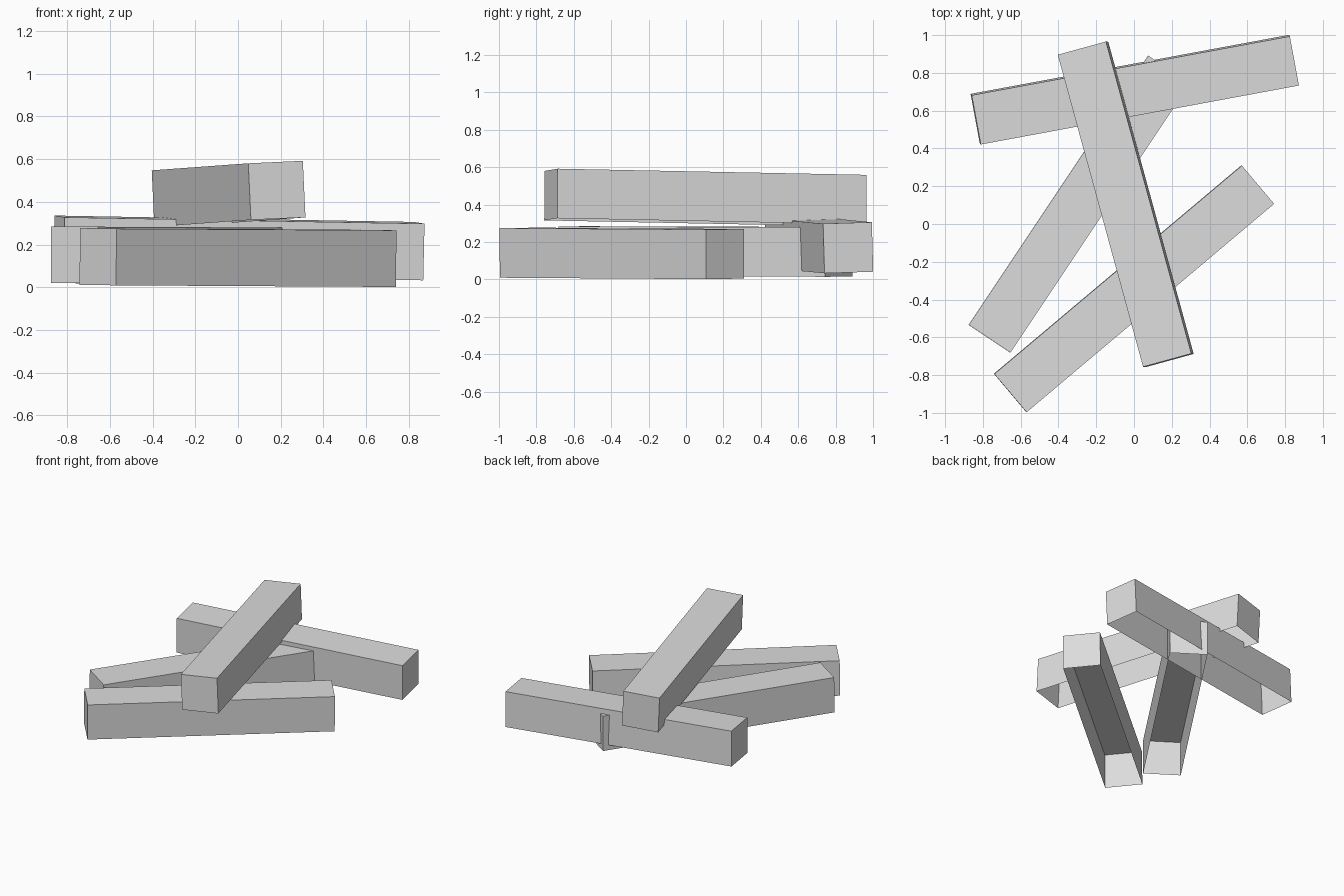
import bpy
import bmesh
from math import radians

default = bpy.data.objects.get("Cube")
if default:
    bpy.data.objects.remove(default, do_unlink=True)

# One plain grey for every beam
grey = bpy.data.materials.new("light_grey")
grey.use_nodes = True
color = (0.72, 0.72, 0.72, 1)
grey.diffuse_color = color
grey.node_tree.nodes["Principled BSDF"].inputs["Base Color"].default_value = color

LENGTH, SIDE = 1.713, 0.265


def beam(name, center, roll, pitch, yaw):
    """Hollow square beam, open underneath, along its local x axis (degrees)."""
    bm = bmesh.new()
    bmesh.ops.create_cube(bm, size=1)
    bm.normal_update()
    underside = [f for f in bm.faces if f.normal.z < -0.5]
    bmesh.ops.delete(bm, geom=underside, context='FACES')
    bmesh.ops.scale(bm, vec=(LENGTH, SIDE, SIDE), verts=bm.verts)
    mesh = bpy.data.meshes.new(name)
    bm.to_mesh(mesh)
    bm.free()
    mesh.materials.append(grey)
    ob = bpy.data.objects.new(name, mesh)
    ob.location = center
    ob.rotation_euler = [radians(a) for a in (roll, pitch, yaw)]
    bpy.context.collection.objects.link(ob)


# Three beams on the ground, loosely tumbled
beam("front_beam", (0, -0.343, 0.139), 0.6, 0.25, 40.1)
beam("left_beam", (-0.29, 0.105, 0.149), 0.2, 0.15, 56.3)
beam("back_beam", (0.004, 0.711, 0.184), 1.8, 1.0, 10.5)

# One beam resting across the others
beam("top_beam", (-0.044, 0.104, 0.437), 2.5, -1.1, -74.7)
